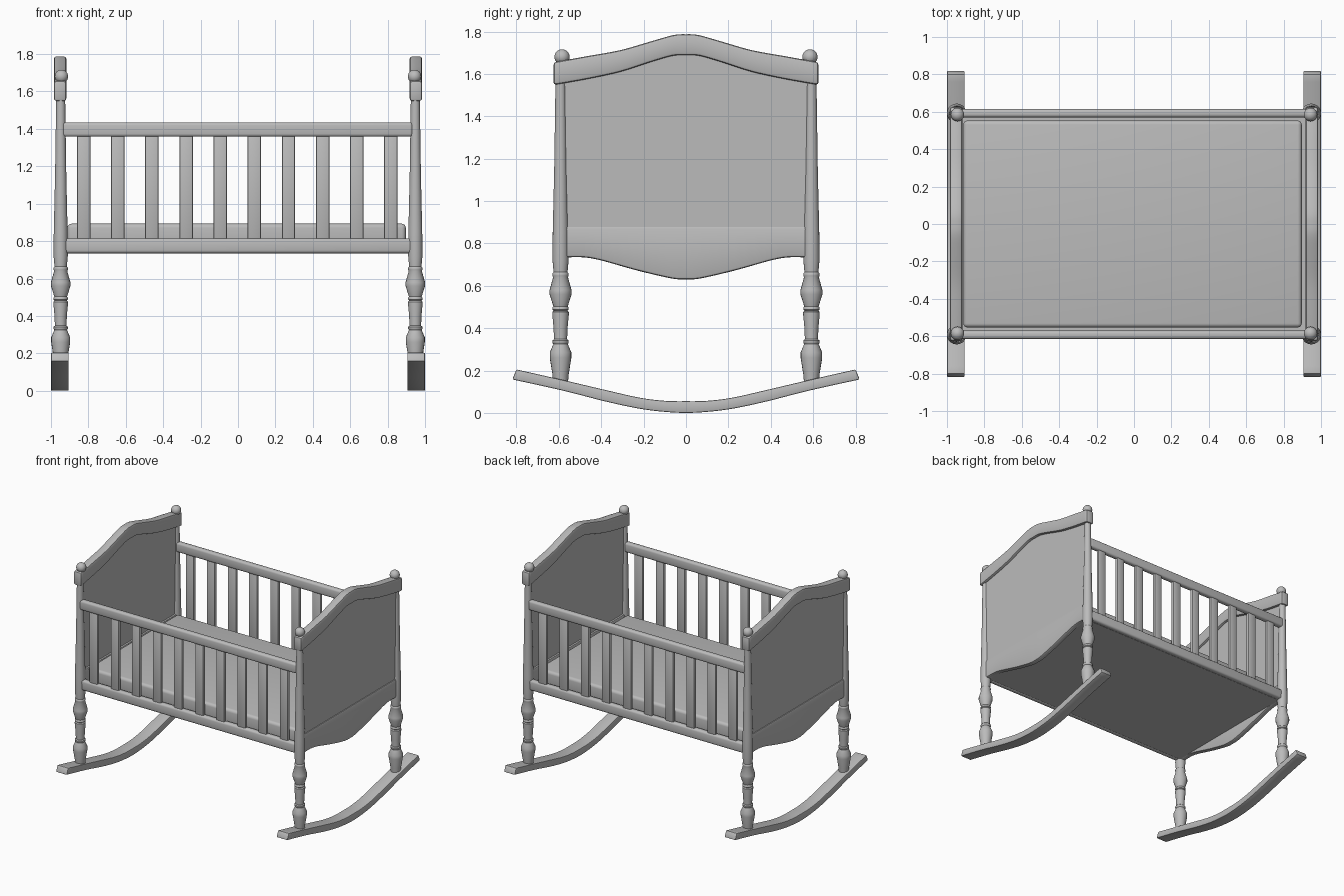
import bpy, bmesh, math

if "Cube" in bpy.data.objects:
    bpy.data.objects.remove(bpy.data.objects["Cube"])

grey = bpy.data.materials.new("plain_grey")
grey.diffuse_color = (0.5, 0.5, 0.5, 1)
grey.use_nodes = True
grey.node_tree.nodes["Principled BSDF"].inputs["Base Color"].default_value = grey.diffuse_color


def finish(obj, bevel=0.0, segments=2, angle=35):
    """Colour, optionally round the edges, and smooth the part."""
    obj.data.materials.append(grey)
    bpy.ops.object.select_all(action='DESELECT')
    bpy.context.view_layer.objects.active = obj
    obj.select_set(True)
    if bevel:
        mod = obj.modifiers.new("rounded_edges", 'BEVEL')
        mod.width, mod.segments = bevel, segments
        mod.limit_method, mod.angle_limit = 'ANGLE', math.radians(50)
        bpy.ops.object.modifier_apply(modifier=mod.name)
    bpy.ops.object.shade_smooth_by_angle(angle=math.radians(angle))
    return obj


def mesh_object(name, bm):
    bmesh.ops.recalc_face_normals(bm, faces=bm.faces[:])
    me = bpy.data.meshes.new(name)
    bm.to_mesh(me)
    bm.free()
    obj = bpy.data.objects.new(name, me)
    bpy.context.collection.objects.link(obj)
    return obj


def box(name, x, y, z, bevel=0.0, segments=2):
    """Box between (min, max) pairs."""
    bm = bmesh.new()
    bmesh.ops.create_cube(bm, size=1)
    for v in bm.verts:
        for i, (a, b) in enumerate((x, y, z)):
            v.co[i] = (a + b) / 2 + v.co[i] * (b - a)
    return finish(mesh_object(name, bm), bevel, segments)


def smooth_curve(pts, steps=4):
    """Spline through the right half of a symmetric outline, mirrored in y."""
    p = [(-y, z) for y, z in pts[:0:-1]] + list(pts)
    out = []
    for i in range(len(p) - 1):
        a, b, c, d = p[max(i - 1, 0)], p[i], p[i + 1], p[min(i + 2, len(p) - 1)]
        for s in range(steps):
            t = s / steps
            out.append(tuple(0.5 * (2 * b[k] + (c[k] - a[k]) * t
                                    + (2 * a[k] - 5 * b[k] + 4 * c[k] - d[k]) * t ** 2
                                    + (3 * b[k] - a[k] - 3 * c[k] + d[k]) * t ** 3)
                             for k in (0, 1)))
    return out + [p[-1]]


def board(name, upper, lower, x0, x1, bevel=0.0):
    """Board spanning x0..x1 whose side outline lies between two curves."""
    up, low = smooth_curve(upper), smooth_curve(lower)
    bm = bmesh.new()
    rings = [[bm.verts.new((x, y, z)) for x, (y, z) in
              ((x0, u), (x1, u), (x1, l), (x0, l))] for u, l in zip(up, low)]
    for a, b in zip(rings, rings[1:]):
        for k in range(4):
            n = (k + 1) % 4
            bm.faces.new((a[k], a[n], b[n], b[k]))
    bm.faces.new(rings[0])
    bm.faces.new(rings[-1])
    return finish(mesh_object(name, bm), bevel)


def lathe(name, profile, x, y, sides=20):
    """Turned part from (radius, height) pairs."""
    bm = bmesh.new()
    rings = [[bm.verts.new((x + r * math.cos(k * math.tau / sides),
                            y + r * math.sin(k * math.tau / sides), z))
              for k in range(sides)] for r, z in profile]
    for a, b in zip(rings, rings[1:]):
        for k in range(sides):
            n = (k + 1) % sides
            bm.faces.new((a[k], a[n], b[n], b[k]))
    bm.faces.new(rings[0])
    bm.faces.new(rings[-1])
    return finish(mesh_object(name, bm), angle=40)


POST = [(.034, .13), (.038, .18), (.051, .26), (.051, .285), (.034, .325),
        (.038, .33), (.038, .342), (.031, .348), (.033, .40), (.039, .465),
        (.039, .475), (.033, .482), (.038, .487), (.038, .498), (.034, .503),
        (.052, .56), (.052, .58), (.035, .64), (.038, .647), (.038, .658),
        (.033, .664), (.038, .72), (.037, .85), (.030, 1.15), (.024, 1.56)]

for side, sx in (("left", -1), ("right", 1)):
    # Curved rocker under each end
    board(side + "_rocker",
          [(0, .055), (.10, .057), (.22, .072), (.38, .108), (.58, .155), (.80, .205)],
          [(0, .0), (.10, .005), (.22, .020), (.38, .054), (.58, .105), (.82, .158)],
          sx * .905, sx * 1.0, .006)
    # Arched top rail
    board(side + "_arched_rail",
          [(0, 1.787), (.06, 1.783), (.16, 1.755), (.31, 1.712), (.47, 1.683), (.625, 1.655)],
          [(0, 1.688), (.06, 1.686), (.16, 1.658), (.31, 1.610), (.47, 1.575), (.625, 1.548)],
          sx * .918, sx * .984, .012)
    # Flat end panel, tucked into the arched rail
    board(side + "_end_panel",
          [(0, 1.72), (.06, 1.715), (.16, 1.69), (.31, 1.65), (.45, 1.61), (.58, 1.58)],
          [(0, .87), (.06, .87), (.16, .87), (.31, .87), (.45, .87), (.58, .87)],
          sx * .938, sx * .962)
    # Scalloped apron
    board(side + "_apron",
          [(0, .88), (.07, .88), (.23, .88), (.41, .88), (.50, .88), (.58, .88)],
          [(0, .63), (.07, .635), (.23, .672), (.41, .722), (.50, .735), (.58, .732)],
          sx * .925, sx * .970, .012)
    # Turned posts with ball finials
    for end, sy in (("front", -1), ("back", 1)):
        lathe(f"{side}_{end}_post", POST, sx * .948, sy * .592)
        ball = [(.017, 1.62), (.022, 1.655)]
        ball += [(max(.001, .036 * math.cos(math.radians(a))),
                  1.68 + .036 * math.sin(math.radians(a))) for a in range(-45, 91, 15)]
        lathe(f"{side}_{end}_finial", ball, sx * .944, sy * .585)

for end, sy in (("front", -1), ("back", 1)):
    # Side rails and slats
    y = sorted((sy * .570, sy * .615))
    box(end + "_top_rail", (-.945, .935), y, (1.358, 1.435), .016, 3)
    box(end + "_bottom_rail", (-.94, .94), y, (.735, .815), .016, 3)
    for i in range(10):
        x = -.825 + i * .1825
        box(f"{end}_slat_{i + 1}", (x - .036, x + .036),
            sorted((sy * .579, sy * .606)), (.80, 1.37), .009)

# Base board and mattress
box("base_board", (-.93, .93), (-.575, .575), (.738, .775))
box("mattress", (-.912, .897), (-.553, .553), (.77, .893), .022, 4)
